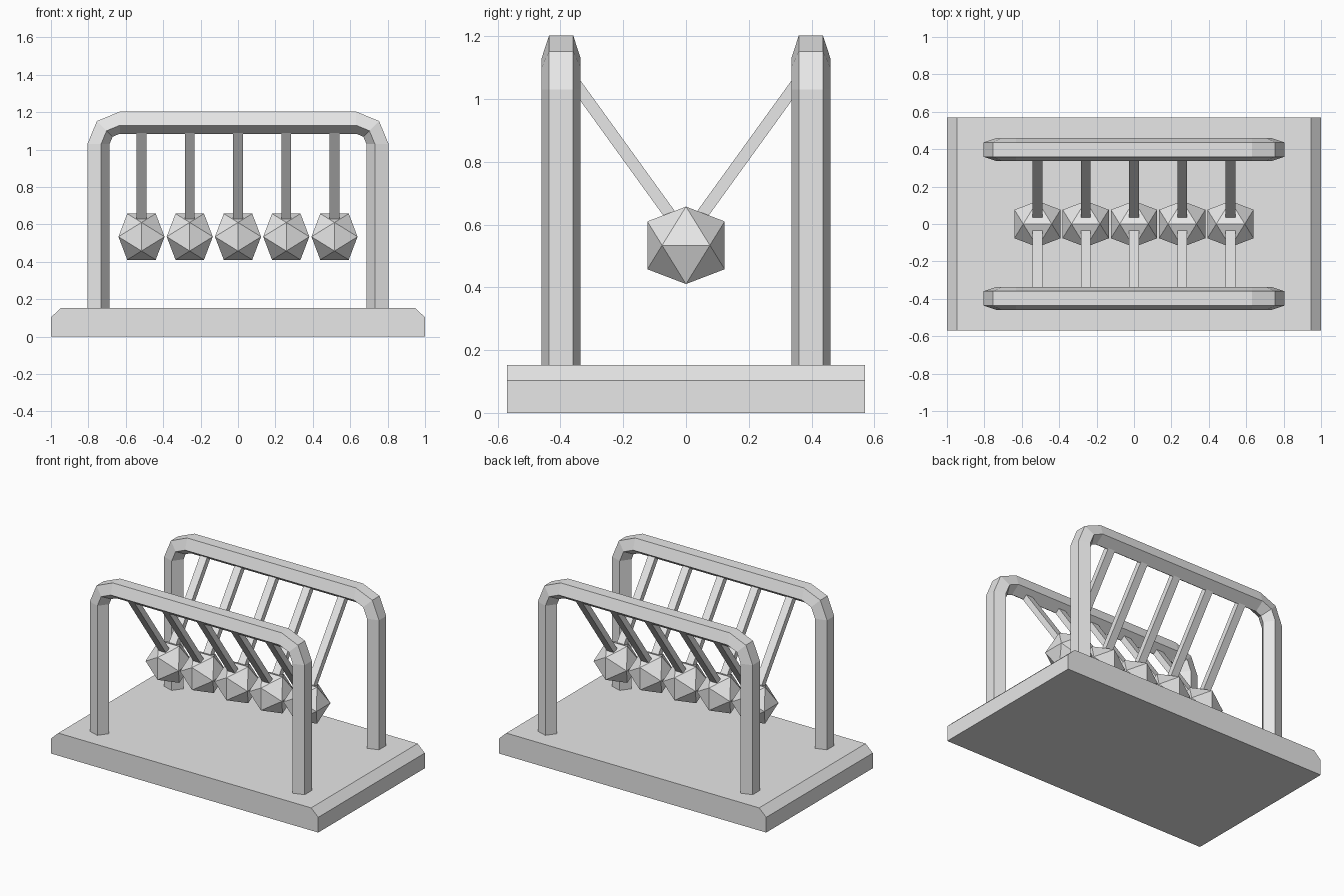
import bpy, bmesh
from math import sin, cos, pi, radians, sqrt
from mathutils import Vector

cube = bpy.data.objects.get("Cube")
if cube:
    bpy.data.objects.remove(cube, do_unlink=True)

grey = bpy.data.materials.new("light_grey")
grey.use_nodes = True
grey.diffuse_color = (0.8, 0.8, 0.8, 1)
grey.node_tree.nodes["Principled BSDF"].inputs["Base Color"].default_value = (0.8, 0.8, 0.8, 1)


def finish(bm, name, location=(0, 0, 0)):
    bmesh.ops.recalc_face_normals(bm, faces=bm.faces)
    mesh = bpy.data.meshes.new(name)
    bm.to_mesh(mesh)
    bm.free()
    mesh.materials.append(grey)
    obj = bpy.data.objects.new(name, mesh)
    obj.location = location
    bpy.context.collection.objects.link(obj)
    return obj


def loft(rings, name):
    """Skin a list of closed rings and cap both ends."""
    bm = bmesh.new()
    loops = [[bm.verts.new(p) for p in ring] for ring in rings]
    n = len(loops[0])
    for a, b in zip(loops, loops[1:]):
        for i in range(n):
            j = (i + 1) % n
            bm.faces.new((a[i], a[j], b[j], b[i]))
    bm.faces.new(loops[0])
    bm.faces.new(loops[-1])
    return finish(bm, name)


# Base: slab with chamfered ends
half = [(1, 0), (1, 0.103), (0.947, 0.153)]
profile = half + [(-x, z) for x, z in reversed(half)]
loft([[(x, y, z) for x, z in profile] for y in (-0.57, 0.57)], "base")

# Frames: pentagonal tube with rounded corners, point facing inward
TUBE, BEND, LEG_X, BEND_Z, FRAME_Y = 0.0655, 0.12, 0.752, 1.03, 0.398
SECTION = [(TUBE * cos(pi + k * 2 * pi / 5), TUBE * sin(pi + k * 2 * pi / 5)) for k in range(5)]


def frame(y, name):
    stations = [(LEG_X, 0.145, 0)]
    for angle in (0, 45, 90):
        a = radians(angle)
        stations.append((LEG_X - BEND + BEND * cos(a), BEND_Z + BEND * sin(a), a))
    stations += [(-x, z, pi - a) for x, z, a in reversed(stations)]
    loft([[(x + u * cos(a), y + v, z + u * sin(a)) for u, v in SECTION]
          for x, z, a in stations], name)


frame(-FRAME_Y, "front_frame")
frame(FRAME_Y, "back_frame")


# Hanging balls: icosahedra from three golden rectangles
def ball(x, name):
    s = 0.0762
    g = s * (1 + sqrt(5)) / 2
    bm = bmesh.new()
    for a in (-1, 1):
        for b in (-1, 1):
            for p in ((a * g, b * s, 0), (0, a * g, b * s), (b * s, 0, a * g)):
                bm.verts.new(p)
    bmesh.ops.convex_hull(bm, input=bm.verts)
    finish(bm, name, (x, 0, 0.534))


# Rods: flat bars from the frame beam down into a ball
def rod(x, side, name):
    top = Vector((x, side * 0.392, 1.104))
    low = Vector((x, side * 0.025, 0.596))
    across = Vector((0.0265, 0, 0))
    thick = (top - low).normalized().cross(Vector((1, 0, 0))) * 0.019
    loft([[p + across * i + thick * j for i, j in ((-1, -1), (1, -1), (1, 1), (-1, 1))]
          for p in (low, top)], name)


for i in range(5):
    x = (i - 2) * 0.258
    ball(x, f"ball_{i + 1}")
    rod(x, -1, f"front_rod_{i + 1}")
    rod(x, 1, f"back_rod_{i + 1}")
